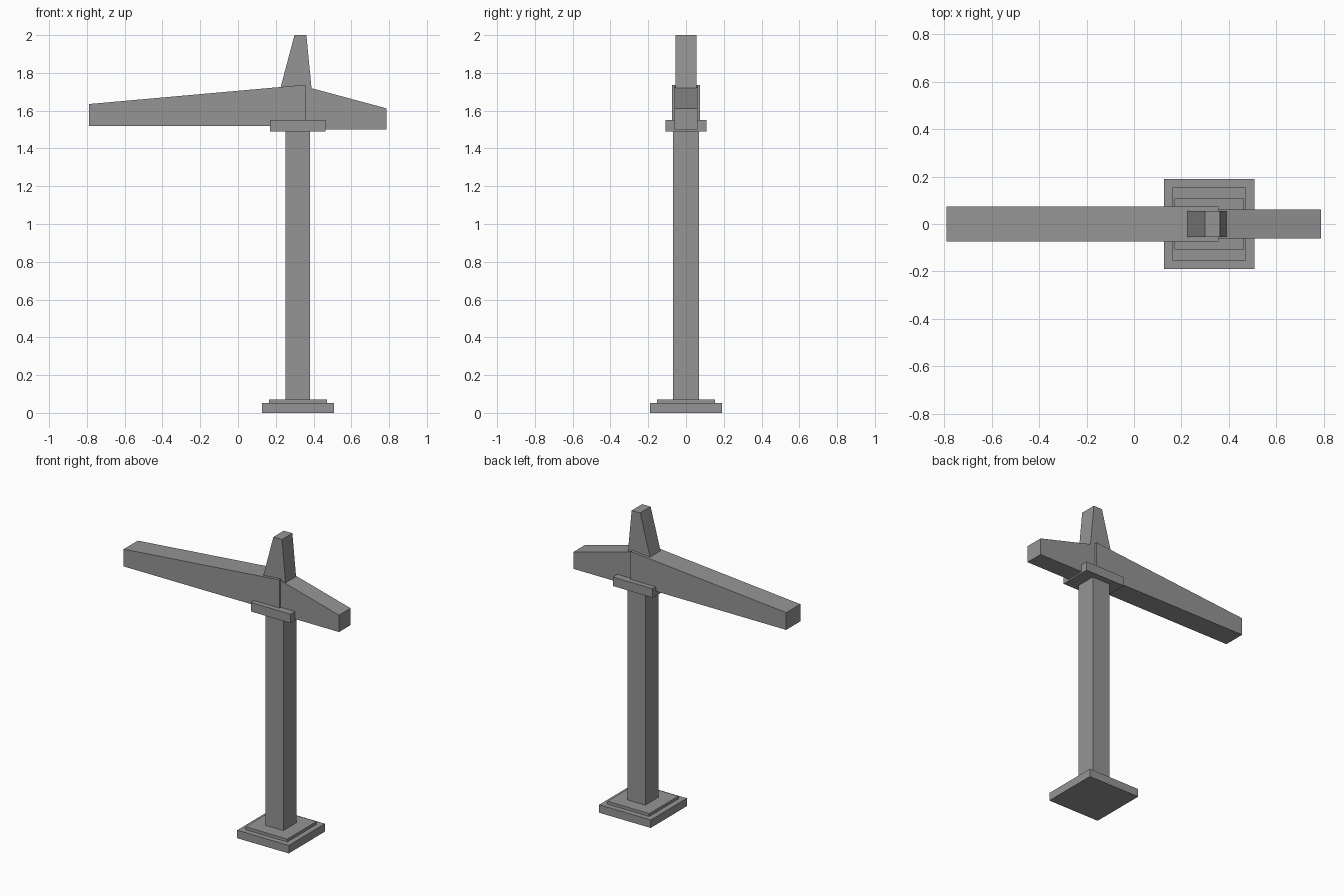
import bpy

cube = bpy.data.objects.get("Cube")
if cube:
    bpy.data.objects.remove(cube, do_unlink=True)

GREY = (0.30, 0.30, 0.30, 1.0)
grey = bpy.data.materials.new("plain grey")
grey.use_nodes = True
grey.diffuse_color = GREY
grey.node_tree.nodes["Principled BSDF"].inputs["Base Color"].default_value = GREY


def extrude_profile(name, profile, half_depth):
    """Extrude an (x, z) outline, listed anticlockwise from the front, along y."""
    n = len(profile)
    verts = [(x, y, z) for y in (-half_depth, half_depth) for x, z in profile]
    faces = [list(range(n)), list(range(2 * n - 1, n - 1, -1))]
    for i in range(n):
        j = (i + 1) % n
        faces.append([j, i, i + n, j + n])
    mesh = bpy.data.meshes.new(name)
    mesh.from_pydata(verts, [], faces)
    mesh.materials.append(grey)
    obj = bpy.data.objects.new(name, mesh)
    bpy.context.collection.objects.link(obj)
    return obj


def block(name, half_x, half_y, bottom, top):
    """Box centred on the mast axis."""
    left, right = MAST_X - half_x, MAST_X + half_x
    return extrude_profile(
        name, [(left, bottom), (right, bottom), (right, top), (left, top)], half_y)


MAST_X = 0.317

# Stepped footing, mast and collar
block("footing", 0.19, 0.19, 0, 0.053)
block("footing_step", 0.154, 0.154, 0.053, 0.072)
block("mast", 0.065, 0.068, 0.072, 1.50)
block("collar", 0.147, 0.108, 1.49, 1.55)

# Long tapered jib and shorter counter jib
extrude_profile("jib", [(-0.79, 1.52), (0.357, 1.52), (0.357, 1.737), (-0.79, 1.635)], 0.074)
extrude_profile("counter_jib", [(0.33, 1.50), (0.787, 1.50), (0.787, 1.612), (0.33, 1.735)], 0.061)

# Tapered tower peak
extrude_profile("tower_peak", [(0.222, 1.71), (0.39, 1.71), (0.362, 2.0), (0.299, 2.0)], 0.055)
